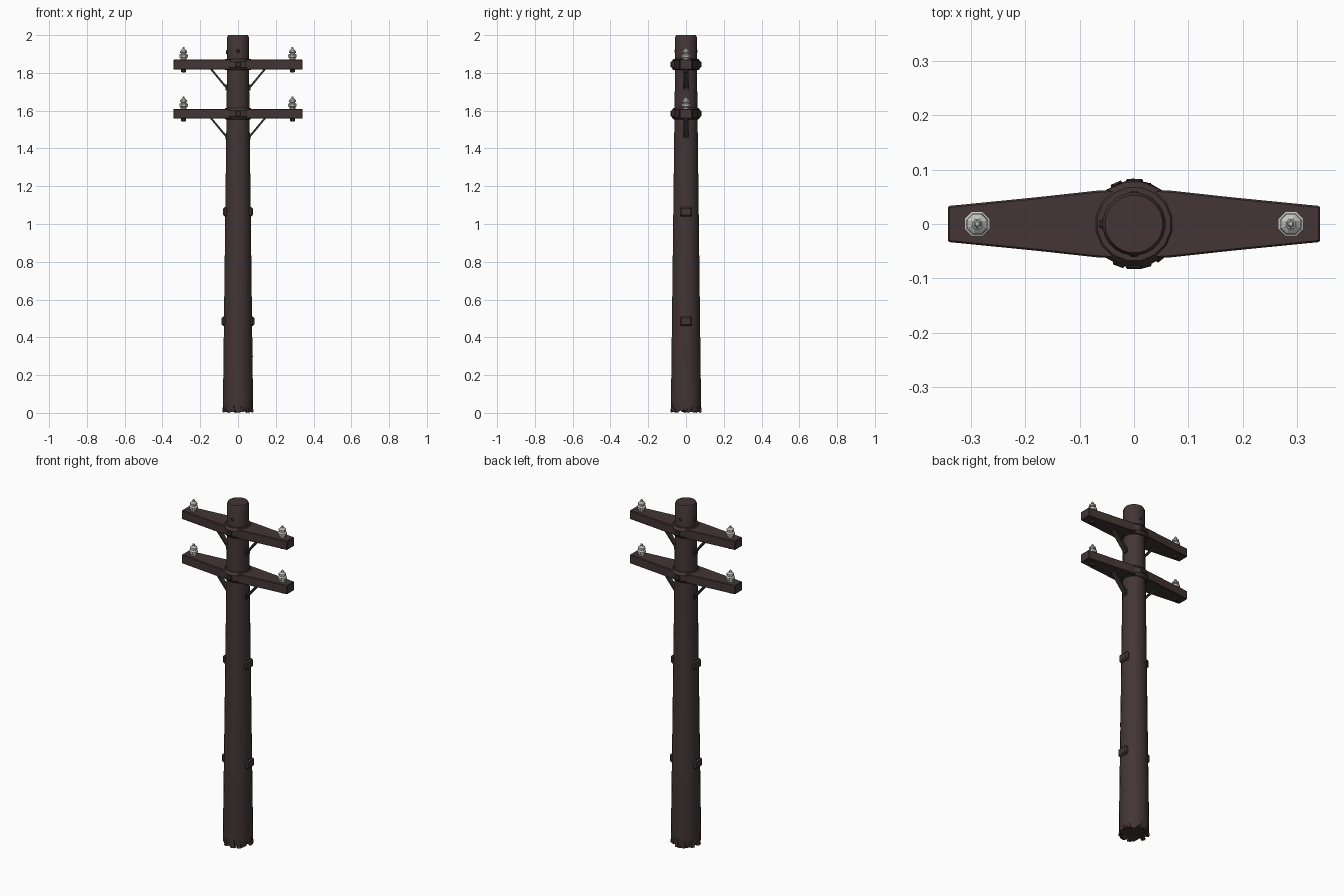
import bpy, bmesh, math, random
from mathutils import Vector

random.seed(4)
if "Cube" in bpy.data.objects:
    bpy.data.objects.remove(bpy.data.objects["Cube"])


def material(name, rgb):
    m = bpy.data.materials.new(name)
    m.use_nodes = True
    m.diffuse_color = (*rgb, 1)
    bsdf = m.node_tree.nodes["Principled BSDF"]
    bsdf.inputs["Base Color"].default_value = (*rgb, 1)
    bsdf.inputs["Roughness"].default_value = 0.9
    return m


WOOD = material("dark weathered wood", (0.056, 0.036, 0.036))
IRON = material("dark iron", (0.035, 0.028, 0.028))
CERAMIC = material("pale ceramic", (0.56, 0.56, 0.53))


def finish(name, bm, mat, smooth=None):
    bmesh.ops.recalc_face_normals(bm, faces=bm.faces)
    me = bpy.data.meshes.new(name)
    bm.to_mesh(me)
    bm.free()
    me.materials.append(mat)
    ob = bpy.data.objects.new(name, me)
    bpy.context.collection.objects.link(ob)
    if smooth:
        bpy.ops.object.select_all(action="DESELECT")
        ob.select_set(True)
        bpy.context.view_layer.objects.active = ob
        bpy.ops.object.shade_smooth_by_angle(angle=math.radians(smooth))
    return ob


def loft(name, rings, mat, smooth=None):
    """Skin a list of equal-length point rings and cap both ends."""
    bm = bmesh.new()
    loops = [[bm.verts.new(p) for p in ring] for ring in rings]
    n = len(loops[0])
    for a, b in zip(loops, loops[1:]):
        for i in range(n):
            j = (i + 1) % n
            bm.faces.new((a[i], a[j], b[j], b[i]))
    bm.faces.new(loops[0][::-1])
    bm.faces.new(loops[-1])
    return finish(name, bm, mat, smooth)


def circle(r, z, sides, x=0, y=0):
    step = math.tau / sides
    return [(x + r * math.cos(step * (i + 0.5)), y + r * math.sin(step * (i + 0.5)), z)
            for i in range(sides)]


def lathe(name, profile, sides, mat, x=0, y=0, smooth=None):
    return loft(name, [circle(r, z, sides, x, y) for r, z in profile], mat, smooth)


def box(name, center, size, mat, bevel=0.0):
    bm = bmesh.new()
    bmesh.ops.create_cube(bm, size=1)
    bmesh.ops.scale(bm, vec=size, verts=bm.verts)
    bmesh.ops.translate(bm, vec=center, verts=bm.verts)
    ob = finish(name, bm, mat)
    if bevel:
        mod = ob.modifiers.new("Bevel", "BEVEL")
        mod.width, mod.segments = bevel, 1
    return ob


def pole_radius(z):
    return 0.081 - 0.023 * z / 1.87


# Tapered pole with a splintered foot
SIDES = 24


def foot_ring(z, notch):
    ring = []
    for i, (x, y, _) in enumerate(circle(pole_radius(z), z, SIDES)):
        k = 1 - notch * (i % 2) * random.uniform(0.5, 1)
        lift = random.uniform(0.002, 0.018) if z == 0 and i % 3 else 0
        ring.append((x * k, y * k, z + lift))
    return ring


core = circle(0.05, 0.012, SIDES)
rings = [core, foot_ring(0, 0.2), foot_ring(0.035, 0.08)]
rings += [circle(pole_radius(z), z, SIDES) for z in (0.075, 0.5, 1.1, 1.6, 1.87)]
rings += [circle(0.058, 1.99, SIDES), circle(0.053, 2.0, SIDES)]
loft("pole", rings, WOOD, 35)

# Long raised splinters around the foot
for i in range(9):
    a = math.tau * i / 9 + random.uniform(-0.2, 0.2)
    out = Vector((math.cos(a), math.sin(a), 0))
    side = Vector((-out.y, out.x, 0))
    top = random.uniform(0.04, 0.08)
    bm = bmesh.new()
    base = [bm.verts.new(out * r + side * s + Vector((0, 0, 0.004)))
            for r, s in ((0.07, -0.014), (0.083, -0.01), (0.083, 0.01), (0.07, 0.014))]
    tip = bm.verts.new(out * 0.077 + Vector((0, 0, top)))
    bm.faces.new(base)
    for j in range(4):
        bm.faces.new((base[j], base[(j + 1) % 4], tip))
    finish("foot_splinter", bm, WOOD)

# Wooden side steps on the shaft
for z in (0.485, 1.065):
    for s in (-1, 1):
        box("side_block", (s * (pole_radius(z) - 0.002), 0, z),
            (0.026, 0.066, 0.05), WOOD, 0.008)


def brace(name, start, end, width, thick):
    """Flat bar between two points in the x-z plane."""
    start, end = Vector(start), Vector(end)
    d = (end - start).normalized()
    n = Vector((-d.z, 0, d.x)) * thick
    w = Vector((0, width, 0))
    rings = [[p + n + w, p + n - w, p - n - w, p - n + w] for p in (start, end)]
    loft(name, rings, IRON)


def crossarm(z0):
    z1 = z0 + 0.052
    # Arm, widest at the pole and narrowing to both ends
    outline = [(-0.342, 0.033), (-0.18, 0.049), (-0.07, 0.061), (0, 0.065),
               (0.07, 0.061), (0.18, 0.049), (0.342, 0.033)]
    plan = [(x, -y) for x, y in outline] + [(x, y) for x, y in reversed(outline)]
    arm = loft("crossarm", [[(x, y, z) for x, y in plan] for z in (z0, z1)], WOOD)
    mod = arm.modifiers.new("Bevel", "BEVEL")
    mod.width, mod.segments = 0.003, 1

    # Collar and through bolt
    lathe("collar", [(0.068, z0 - 0.004), (0.079, z0 + 0.01), (0.079, z0 + 0.042),
                     (0.068, z0 + 0.056)], 16, WOOD, smooth=30)
    for s in (-1, 1):
        box("bolt_head", (0, s * 0.075, z0 + 0.026), (0.03, 0.016, 0.028), IRON, 0.003)

        # Diagonal brace with its foot plate on the pole
        brace("diagonal_brace", (s * 0.145, 0, z0 + 0.005),
              (s * 0.058, 0, z0 - 0.1), 0.014, 0.005)
        box("brace_foot", (s * 0.061, 0, z0 - 0.095), (0.012, 0.03, 0.03), IRON)

        # Insulator with ribbed skirts, metal tip and nut under the arm
        x = s * 0.288
        ribs = [(0.017, 0.0), (0.017, 0.008), (0.024, 0.012), (0.025, 0.026),
                (0.015, 0.031), (0.015, 0.034), (0.021, 0.037), (0.02, 0.046),
                (0.011, 0.053), (0.009, 0.056)]
        lathe("insulator", [(r, z1 + h) for r, h in ribs], 8, CERAMIC, x)
        lathe("insulator_tip", [(0.007, z1 + 0.054), (0.007, z1 + 0.062),
                                (0.004, z1 + 0.066)], 6, CERAMIC, x)
        lathe("insulator_nut", [(0.008, z0 - 0.016), (0.014, z0 - 0.012),
                                (0.014, z0 + 0.002)], 8, IRON, x)


for height in (1.818, 1.558):
    crossarm(height)

# Small pegs near the pole top
for s in (-1, 1):
    box("top_peg", (0, s * 0.057, 1.915), (0.016, 0.008, 0.016), IRON, 0.003)
box("side_peg", (-0.059, 0, 1.91), (0.01, 0.016, 0.02), WOOD, 0.003)

# Thin drying cracks in the shaft
for a, z, length in ((0.0, 0.3, 0.2), (1.9, 1.4, 0.12), (2.9, 1.25, 0.16),
                     (4.4, 0.81, 0.05), (5.5, 0.65, 0.14)):
    bm = bmesh.new()
    pts = []
    for da, t in ((0, -0.5), (0.04, 0), (0, 0.5), (-0.04, 0)):
        h = z + t * length
        r = pole_radius(h) + 0.0008
        pts.append(bm.verts.new((r * math.cos(a + da), r * math.sin(a + da), h)))
    bm.faces.new(pts)
    finish("wood_crack", bm, IRON)
